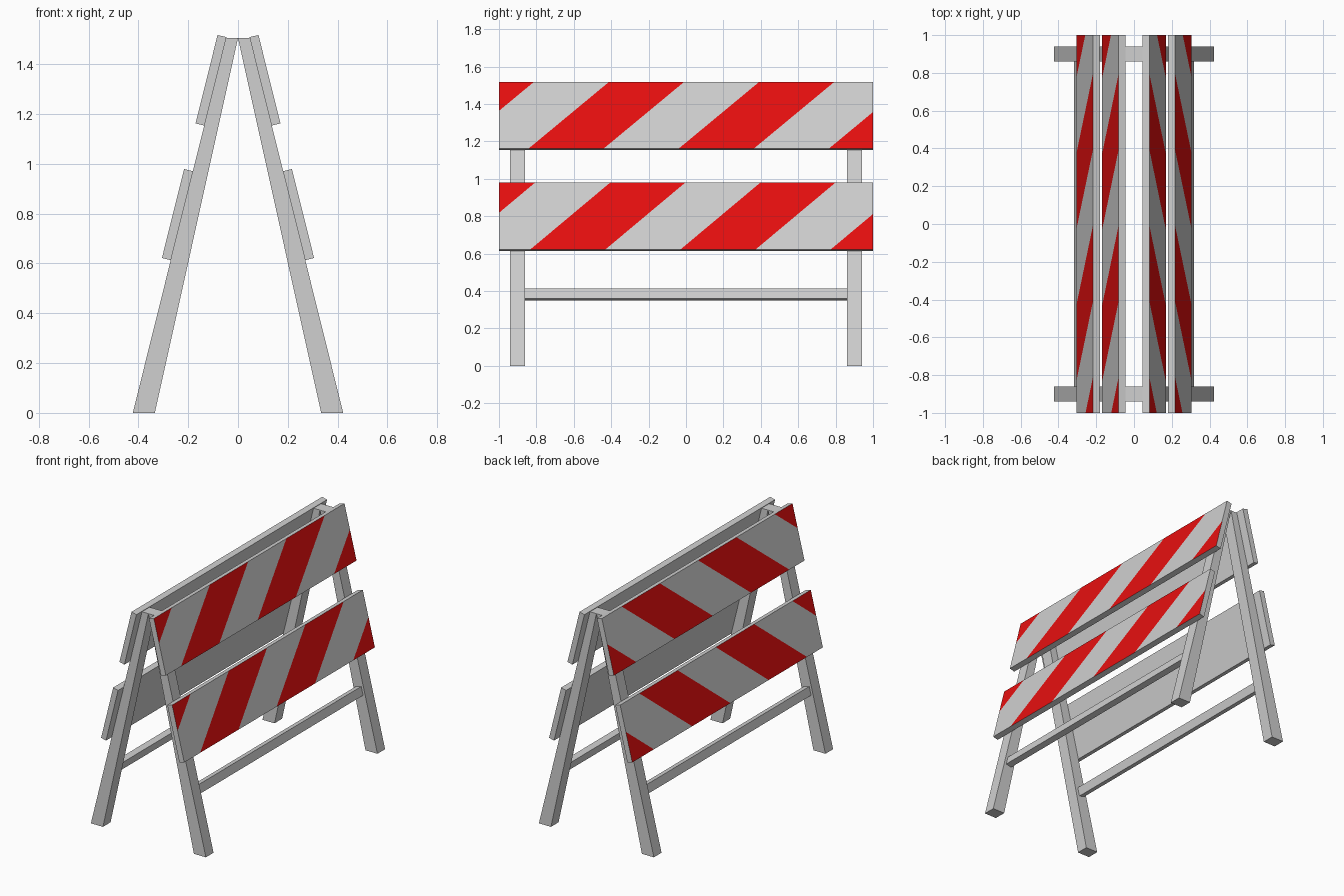
import bpy, bmesh, math
from mathutils import Vector

if "Cube" in bpy.data.objects:
    bpy.data.objects.remove(bpy.data.objects["Cube"])


def material(name, rgb):
    m = bpy.data.materials.new(name)
    m.diffuse_color = (*rgb, 1)
    m.use_nodes = True
    m.node_tree.nodes["Principled BSDF"].inputs["Base Color"].default_value = m.diffuse_color
    return m


grey = material("light grey", (0.63, 0.63, 0.63))
red = material("red", (0.82, 0.005, 0.005))

# Lean of the outer leg faces: along the slope and outward from it
ALONG = Vector((-0.2412, 0.9705))
OUT = Vector((0.9705, 0.2412))


def prism(name, profile, y0, y1, side, stripes=None):
    """Extrude an xz profile along y; side mirrors it in x."""
    bm = bmesh.new()
    a = [bm.verts.new((side * x, y0, z)) for x, z in profile]
    b = [bm.verts.new((side * x, y1, z)) for x, z in profile]
    n = len(profile)
    bm.faces.new(a)
    bm.faces.new(b[::-1])
    for i in range(n):
        j = (i + 1) % n
        bm.faces.new((a[i], b[i], b[j], a[j]))
    bmesh.ops.recalc_face_normals(bm, faces=bm.faces)
    if stripes:
        paint_stripes(bm, side, *stripes)
    me = bpy.data.meshes.new(name)
    bm.to_mesh(me)
    bm.free()
    me.materials.append(grey)
    me.materials.append(red)
    ob = bpy.data.objects.new(name, me)
    bpy.context.collection.objects.link(ob)
    return ob


def paint_stripes(bm, side, z_low, start, slant, width=0.4015):
    """Cut the outer face along slanted lines and colour alternate bands."""
    outward = Vector((side * OUT.x, 0, OUT.y))

    def outer():
        return [f for f in bm.faces if f.normal.dot(outward) > 0.95]

    for k in range(-2, 6):
        faces = outer()
        edges = {e for f in faces for e in f.edges}
        verts = {v for f in faces for v in f.verts}
        bmesh.ops.bisect_plane(bm, geom=faces + list(edges) + list(verts), dist=1e-5,
                               plane_co=(0, start + k * width, z_low),
                               plane_no=Vector((0, 1, -slant)).normalized())
        bm.normal_update()
    for f in outer():
        c = f.calc_center_median()
        band = math.floor((c.y - slant * (c.z - z_low) - start) / width)
        f.material_index = 1 if band % 2 == 0 else 0


def board(x, z, length, thick):
    """Tilted rectangle whose inner lower corner is (x, z)."""
    p = Vector((x, z))
    return [p, p + OUT * thick, p + OUT * thick + ALONG * length, p + ALONG * length]


LEG = [(0.4225, 0), (0.334, 0), (0, 1.505), (0.0485, 1.505)]

for side, label in ((1, "right"), (-1, "left")):
    # Tapered legs
    for y0, y1, end in ((-0.94, -0.86, "front"), (0.86, 0.94, "back")):
        prism(f"{end}_{label}_leg", LEG, y0, y1, side)
    # Striped boards resting on the outer leg faces
    prism(f"upper_board_{label}", board(0.1345, 1.1535, 0.366, 0.037), -1, 1, side,
          (1.1625, -0.841, 1.207))
    prism(f"lower_board_{label}", board(0.2695, 0.613, 0.368, 0.037), -1, 1, side,
          (0.622, -0.833, 1.195))
    # Cross bar between the legs
    prism(f"cross_bar_{label}", board(0.278, 0.35, 0.057, 0.04), -0.86, 0.86, side)
